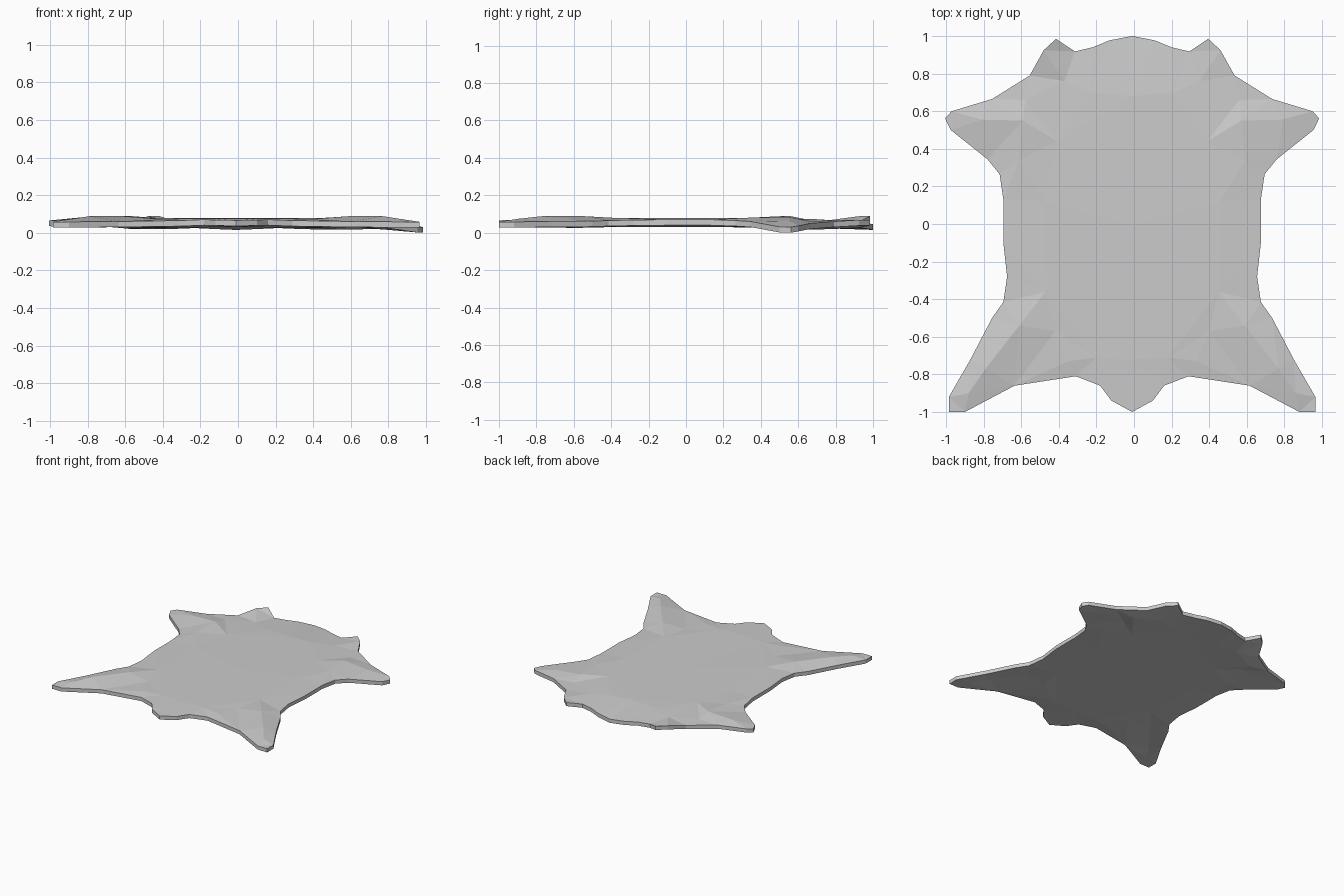
import bpy
import bmesh
from mathutils import Vector
from mathutils.geometry import delaunay_2d_cdt

if "Cube" in bpy.data.objects:
    bpy.data.objects.remove(bpy.data.objects["Cube"], do_unlink=True)

SHIFT = -0.01          # the hide sits slightly off its own midline
RIM_THICKNESS = 0.03
BODY_THICKNESS = 0.047

# Half outline from head to tail, as x, y, top height
head = [(0, 1, .045), (.12, .977, .05), (.21, .94, .055), (.305, .918, .055)]
ear = [(.405, .985, .068), (.47, .925, .068), (.545, .79, .06)]
hind_leg = [(.745, .665, .06), (.96, .6, .055), (.995, .562, .05),
            (.965, .5, .05), (.77, .345, .06), (.705, .265, .065)]
flank = [(.685, .13, .07), (.685, -.1, .07), (.665, -.28, .068), (.685, -.415, .065)]
front_leg = [(.745, -.5, .062), (.86, -.72, .06), (.975, -.92, .058),
             (.975, -1, .058), (.89, -1, .058), (.625, -.86, .06)]
tail = [(.3, -.81, .065), (.17, -.86, .07), (.11, -.94, .068), (0, -1, .066)]
half_outline = head + ear + hind_leg + flank + front_leg + tail

# Half of the inner surface: leg ridges, the creases beside them and the flat back
ridges = [(.8, .555, .075), (.58, .55, .088), (.6, .34, .08), (.57, .66, .066),
          (.78, -.77, .088), (.6, -.54, .088), (.87, -.9, .074)]
creases = [(.4, .44, .076), (.36, .76, .066), (.41, -.57, .073), (.34, -.73, .074)]
back = [(0, .68, .073), (.22, .7, .072), (.47, .12, .078), (.46, -.36, .078),
        (0, 0, .078), (0, -.72, .077), (.19, -.71, .076)]
half_inside = ridges + creases + back


def settle(x, y, z):
    """Droop the left hind paw, lift the right one and the right ear."""
    if .4 < y < .7 and abs(x) > .5:
        z += (abs(x) - .5) * (.03 if x < 0 else -.04)
    if y > .9 and -.48 < x < -.38:
        z += .02
    return Vector((x + SHIFT, y, z))


def mirrored(points):
    """The same points on the other side, skipping those on the midline."""
    return [(-x, y, z) for x, y, z in points if x > 0]


outline = [settle(*p) for p in half_outline + mirrored(half_outline)[::-1]]
inside = [settle(*p) for p in half_inside + mirrored(half_inside)]
points = outline + inside
rim_count = len(outline)

# Triangulate inside the outline
result = delaunay_2d_cdt([p.xy for p in points], [], [list(range(rim_count))], 1, 1e-5)
flat_points, faces, sources = result[0], result[2], result[3]

bm = bmesh.new()
top, bottom = [], []
for position, source in zip(flat_points, sources):
    index = source[0]
    height = points[index].z
    thickness = RIM_THICKNESS if index < rim_count else BODY_THICKNESS
    top.append(bm.verts.new((position.x, position.y, height)))
    bottom.append(bm.verts.new((position.x, position.y, max(0, height - thickness))))

# Fur side and underside
for face in faces:
    bm.faces.new([top[i] for i in face])
    bm.faces.new([bottom[i] for i in reversed(face)])

# Cut edge all around
where = {source[0]: i for i, source in enumerate(sources)}
for a in range(rim_count):
    i, j = where[a], where[(a + 1) % rim_count]
    bm.faces.new((top[i], top[j], bottom[j], bottom[i]))
bmesh.ops.recalc_face_normals(bm, faces=bm.faces[:])

mesh = bpy.data.meshes.new("hide_rug")
bm.to_mesh(mesh)
bm.free()
rug = bpy.data.objects.new("hide_rug", mesh)
bpy.context.scene.collection.objects.link(rug)

grey = bpy.data.materials.new("light grey hide")
grey.use_nodes = True
colour = (.6, .6, .6, 1)
grey.diffuse_color = colour
for node in grey.node_tree.nodes:
    if node.type == "BSDF_PRINCIPLED":
        node.inputs["Base Color"].default_value = colour
mesh.materials.append(grey)
